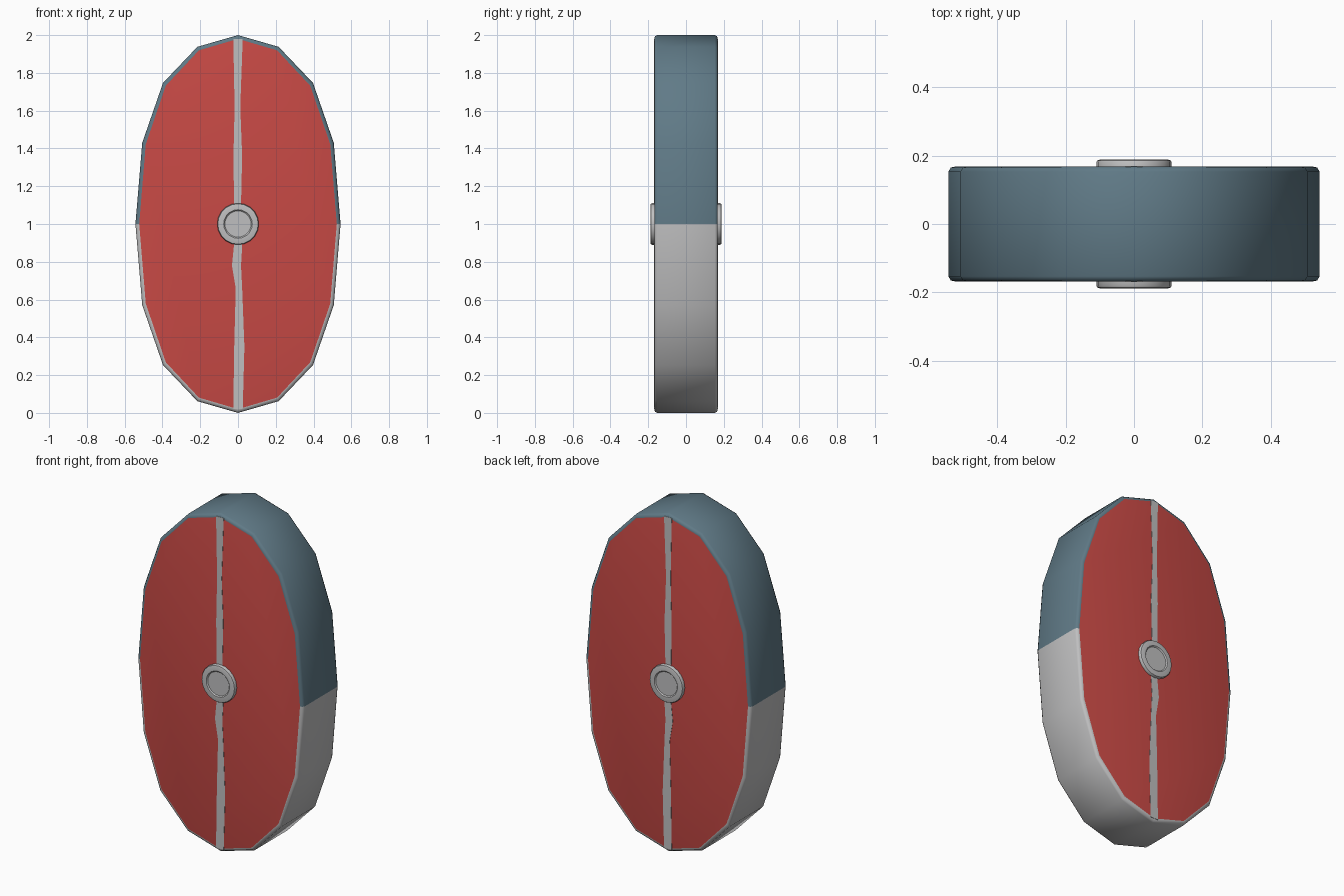
import bpy, bmesh, math

if "Cube" in bpy.data.objects:
    bpy.data.objects.remove(bpy.data.objects["Cube"])


def material(name, rgb):
    m = bpy.data.materials.new(name)
    m.diffuse_color = (*rgb, 1)
    m.use_nodes = True
    m.node_tree.nodes["Principled BSDF"].inputs["Base Color"].default_value = m.diffuse_color
    return m


slate = material("slate blue", (0.117, 0.195, 0.242))
grey = material("light grey", (0.52, 0.52, 0.525))
red = material("red", (0.58, 0.068, 0.06))


def finish(bm, name, mats, angle=None):
    bmesh.ops.recalc_face_normals(bm, faces=bm.faces)
    me = bpy.data.meshes.new(name)
    bm.to_mesh(me)
    bm.free()
    for m in mats:
        me.materials.append(m)
    ob = bpy.data.objects.new(name, me)
    bpy.context.collection.objects.link(ob)
    if angle:
        bpy.ops.object.select_all(action='DESELECT')
        ob.select_set(True)
        bpy.context.view_layer.objects.active = ob
        bpy.ops.object.shade_smooth_by_angle(angle=math.radians(angle))
    return ob


def bridge(bm, a, b):
    n = len(a)
    return [bm.faces.new((a[i], a[(i + 1) % n], b[(i + 1) % n], b[i])) for i in range(n)]


# Oval body: sixteen-sided outline mirrored from one quarter
quarter = [(0, 1), (0.215, 0.938), (0.397, 0.747), (0.507, 0.43), (0.543, 0)]
right = quarter + [(x, -z) for x, z in quarter[-2::-1]]
outline = right + [(-x, z) for x, z in right[-2:0:-1]]
layers = [(-0.168, 0.020), (-0.165, 0.007), (-0.153, 0),
          (0.153, 0), (0.165, 0.007), (0.168, 0.020)]
bm = bmesh.new()
rings = [[bm.verts.new((x * (1 - i / 0.543), y, 1 + z * (1 - i))) for x, z in outline]
         for y, i in layers]
for a, b in zip(rings, rings[1:]):
    for f in bridge(bm, a, b):
        # upper rim is slate, lower rim is grey
        f.material_index = 0 if f.calc_center_median().z > 1 else 1
for r in (rings[0], rings[-1]):
    bm.faces.new(r).material_index = 2
finish(bm, "oval_body", [slate, grey, red], 50)

# Wavy centre stripe on both faces: height, left edge, right edge
stripe = [(1.98, -0.025, 0.025), (1.62, -0.018, 0.012), (1.36, -0.024, 0.022),
          (1.10, -0.021, 0.016), (0.88, -0.022, 0.022), (0.78, -0.032, 0.016),
          (0.66, -0.012, 0.022), (0.35, -0.020, 0.034), (0.02, -0.025, 0.025)]
for side, label in ((-1, "front"), (1, "back")):
    bm = bmesh.new()
    loops = [[bm.verts.new((x, side * y, z)) for z, l, r in stripe for x in (l, r)]
             for y in (0.166, 0.1695)]
    lo, hi = loops
    for i in range(0, len(hi) - 2, 2):
        bm.faces.new((hi[i], hi[i + 1], hi[i + 3], hi[i + 2]))
        for k in (0, 1):
            bm.faces.new((lo[i + k], hi[i + k], hi[i + 2 + k], lo[i + 2 + k]))
    for k in (0, len(hi) - 2):
        bm.faces.new((lo[k], lo[k + 1], hi[k + 1], hi[k]))
    finish(bm, label + "_stripe", [grey])

# Round hub with a dished centre, on both faces
profile = [(0.110, 0.160), (0.110, 0.181), (0.107, 0.186), (0.100, 0.188),
           (0.076, 0.188), (0.070, 0.182)]
N = 20
for side, label in ((-1, "front"), (1, "back")):
    bm = bmesh.new()
    hub = [[bm.verts.new((r * math.cos(math.tau * i / N), side * y,
                          1 + r * math.sin(math.tau * i / N))) for i in range(N)]
           for r, y in profile]
    for a, b in zip(hub, hub[1:]):
        bridge(bm, a, b)
    bm.faces.new(hub[-1])
    bm.faces.new(hub[0])
    finish(bm, label + "_hub", [grey], 35)
